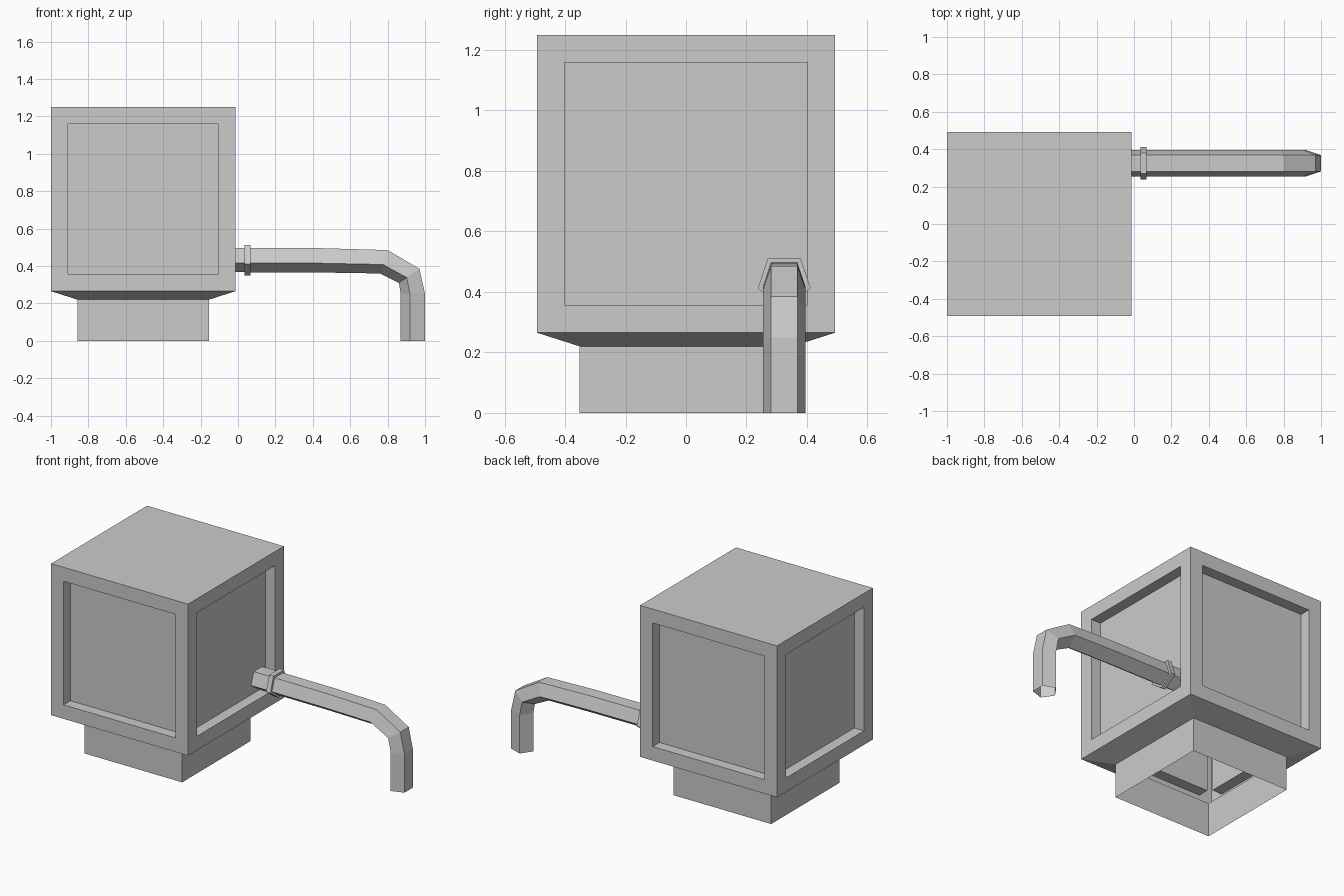
import bpy, bmesh
from mathutils import Vector, Matrix

if "Cube" in bpy.data.objects:
    bpy.data.objects.remove(bpy.data.objects["Cube"])


def add_object(name, bm):
    bmesh.ops.recalc_face_normals(bm, faces=bm.faces)
    mesh = bpy.data.meshes.new(name)
    bm.to_mesh(mesh)
    bm.free()
    obj = bpy.data.objects.new(name, mesh)
    bpy.context.collection.objects.link(obj)


def loft(name, rings):
    """Skin a list of closed rings with quads, leaving the ends open."""
    bm = bmesh.new()
    rows = [[bm.verts.new(p) for p in ring] for ring in rings]
    for a, b in zip(rows, rows[1:]):
        n = len(a)
        for i in range(n):
            j = (i + 1) % n
            bm.faces.new((a[i], a[j], b[j], b[i]))
    add_object(name, bm)


PIPE_Y = 0.325


def pentagon(top, tip, r):
    """Pentagon from its flat outer edge (top) to its inner corner (tip)."""
    top, tip = Vector((top[0], 0, top[1])), Vector((tip[0], 0, tip[1]))
    mid = top.lerp(tip, 0.618)
    out = [(top, -0.588), (top, 0.588), (mid, 0.951), (tip, 0), (mid, -0.951)]
    return [p + Vector((0, PIPE_Y + k * r, 0)) for p, k in out]


# Tank: cube with four recessed side panels and an open, narrower foot
bm = bmesh.new()
size = 0.985
bmesh.ops.create_cube(bm, size=size, matrix=Matrix.Translation((-0.507, 0, 1.25 - size / 2)))
bm.normal_update()
sides = [f for f in bm.faces if abs(f.normal.z) < 0.5]
bottom = next(f for f in bm.faces if f.normal.z < -0.5)
bmesh.ops.inset_individual(bm, faces=sides, thickness=0.091, use_even_offset=True)
for f in sides:
    direction = f.normal.copy()
    new = bmesh.ops.extrude_discrete_faces(bm, faces=[f])["faces"]
    bmesh.ops.translate(bm, verts=new[0].verts[:], vec=direction * -0.07)

# Sloped underside and foot
bmesh.ops.inset_individual(bm, faces=[bottom], thickness=0.141, use_even_offset=True)
for v in bottom.verts:
    v.co.z = 0.22
foot = bmesh.ops.extrude_discrete_faces(bm, faces=[bottom])["faces"][0]
for v in foot.verts:
    v.co.z = 0
bmesh.ops.delete(bm, geom=[foot], context='FACES_ONLY')
add_object("tank", bm)

# Five-sided spout pipe bending down to the ground
path = [((-0.085, 0.497), (-0.085, 0.367)),
        ((0.45, 0.495), (0.45, 0.365)),
        ((0.80, 0.485), (0.76, 0.36)),
        ((0.97, 0.385), (0.86, 0.31)),
        ((1.0, 0.25), (0.87, 0.25)),
        ((1.0, 0.0), (0.87, 0.0))]
loft("spout_pipe", [pentagon(t, b, 0.074) for t, b in path])

# Raised collar around the pipe
collar = [(0.035, 0.497, 0.367, 0.074), (0.035, 0.512, 0.35, 0.092),
          (0.066, 0.512, 0.35, 0.092), (0.066, 0.497, 0.367, 0.074)]
loft("pipe_collar", [pentagon((x, t), (x, b), r) for x, t, b, r in collar])
